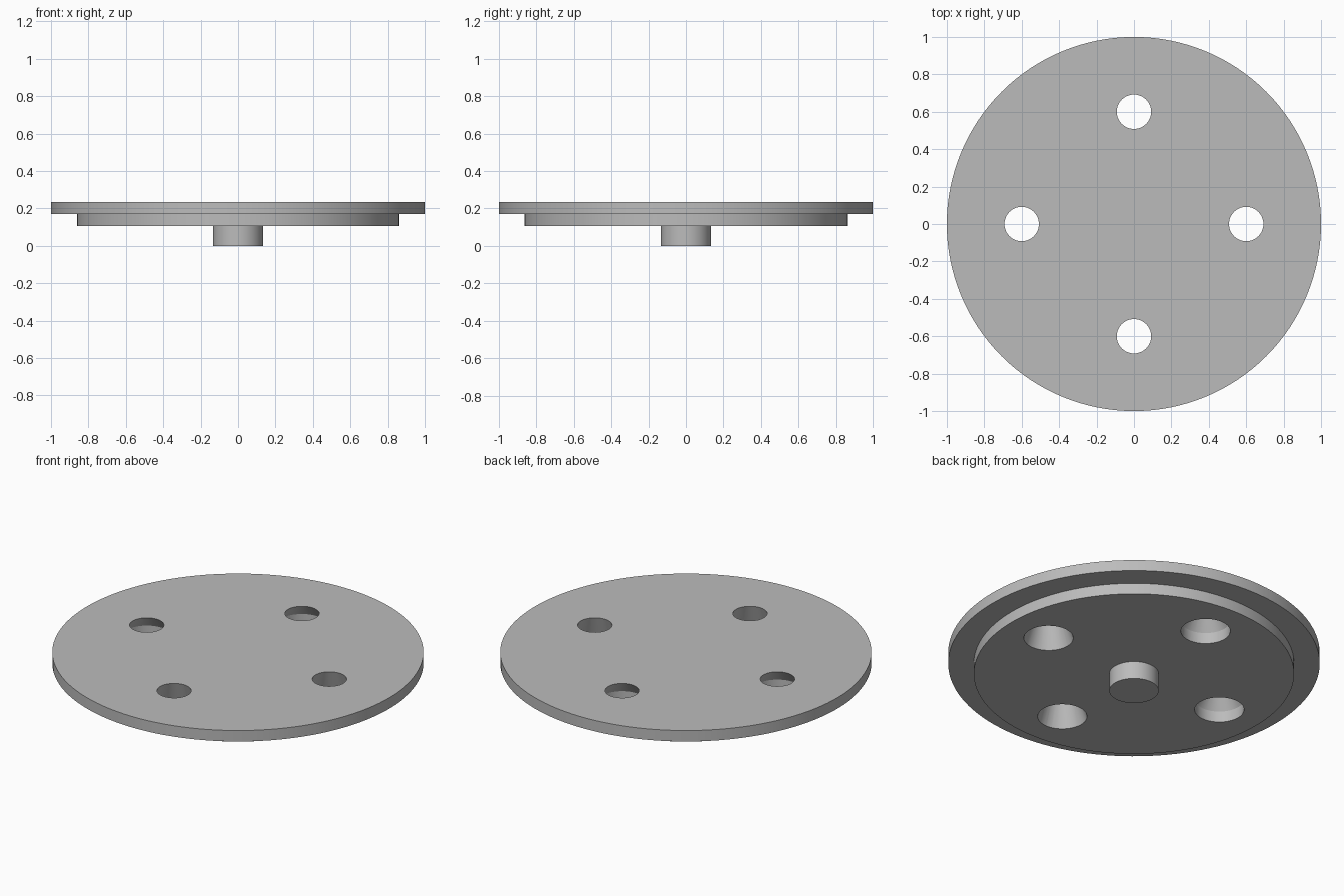
import bpy, bmesh
from math import pi
from mathutils import Vector

old = bpy.data.objects.get("Cube")
if old:
    bpy.data.objects.remove(old)

RIM_R, STEP_R, HUB_R = 1.0, 0.862, 0.133
HUB_Z, STEP_Z, TOP_Z = 0.105, 0.17, 0.235
HOLE_TOP_R, HOLE_LOW_R, HOLE_DIST = 0.092, 0.133, 0.6

grey = bpy.data.materials.new("plain_grey")
grey.use_nodes = True
colour = (0.5, 0.5, 0.5, 1)
grey.diffuse_color = colour
grey.node_tree.nodes["Principled BSDF"].inputs["Base Color"].default_value = colour


def lathe(name, profile, steps, centre=(0, 0)):
    """Spin a closed (radius, z) profile about a vertical axis."""
    bm = bmesh.new()
    verts = [bm.verts.new((r, 0, z)) for r, z in profile]
    edges = [bm.edges.new(pair) for pair in zip(verts, verts[1:])]
    bmesh.ops.spin(bm, geom=verts + edges, cent=(0, 0, 0), axis=(0, 0, 1),
                   angle=2 * pi, steps=steps, use_merge=False)
    bmesh.ops.remove_doubles(bm, verts=bm.verts, dist=1e-5)
    bmesh.ops.recalc_face_normals(bm, faces=bm.faces)
    bmesh.ops.translate(bm, verts=bm.verts, vec=Vector((*centre, 0)))
    mesh = bpy.data.meshes.new(name)
    bm.to_mesh(mesh)
    bm.free()
    mesh.materials.append(grey)
    obj = bpy.data.objects.new(name, mesh)
    bpy.context.collection.objects.link(obj)
    return obj


# Stepped round plate with a short central stub underneath
plate = lathe("stepped_plate", [
    (0, 0), (HUB_R, 0), (HUB_R, HUB_Z), (STEP_R, HUB_Z), (STEP_R, STEP_Z),
    (RIM_R, STEP_Z), (RIM_R, TOP_Z), (0, TOP_Z)], 128)

# Holes narrow towards the top; two have a straight lower section
LOW, HIGH = HUB_Z - 0.03, TOP_Z + 0.03
straight = [(0, LOW), (HOLE_LOW_R, LOW), (HOLE_LOW_R, STEP_Z),
            (HOLE_TOP_R, TOP_Z), (HOLE_TOP_R, HIGH), (0, HIGH)]
tapered = [(0, LOW), (HOLE_LOW_R, LOW), (HOLE_LOW_R, HUB_Z),
           (HOLE_TOP_R, TOP_Z), (HOLE_TOP_R, HIGH), (0, HIGH)]
holes = [((HOLE_DIST, 0), tapered), ((0, -HOLE_DIST), tapered),
         ((-HOLE_DIST, 0), straight), ((0, HOLE_DIST), straight)]

bpy.context.view_layer.objects.active = plate
for centre, profile in holes:
    cutter = lathe("hole_cutter", profile, 48, centre)
    cutter.hide_render = True
    cut = plate.modifiers.new("hole", "BOOLEAN")
    cut.operation, cut.solver, cut.object = "DIFFERENCE", "EXACT", cutter
    bpy.ops.object.modifier_apply(modifier=cut.name)
    bpy.data.objects.remove(cutter)

# Smooth round walls, sharp rims
bpy.ops.object.select_all(action="DESELECT")
plate.select_set(True)
bpy.ops.object.shade_smooth_by_angle(angle=pi / 8)
